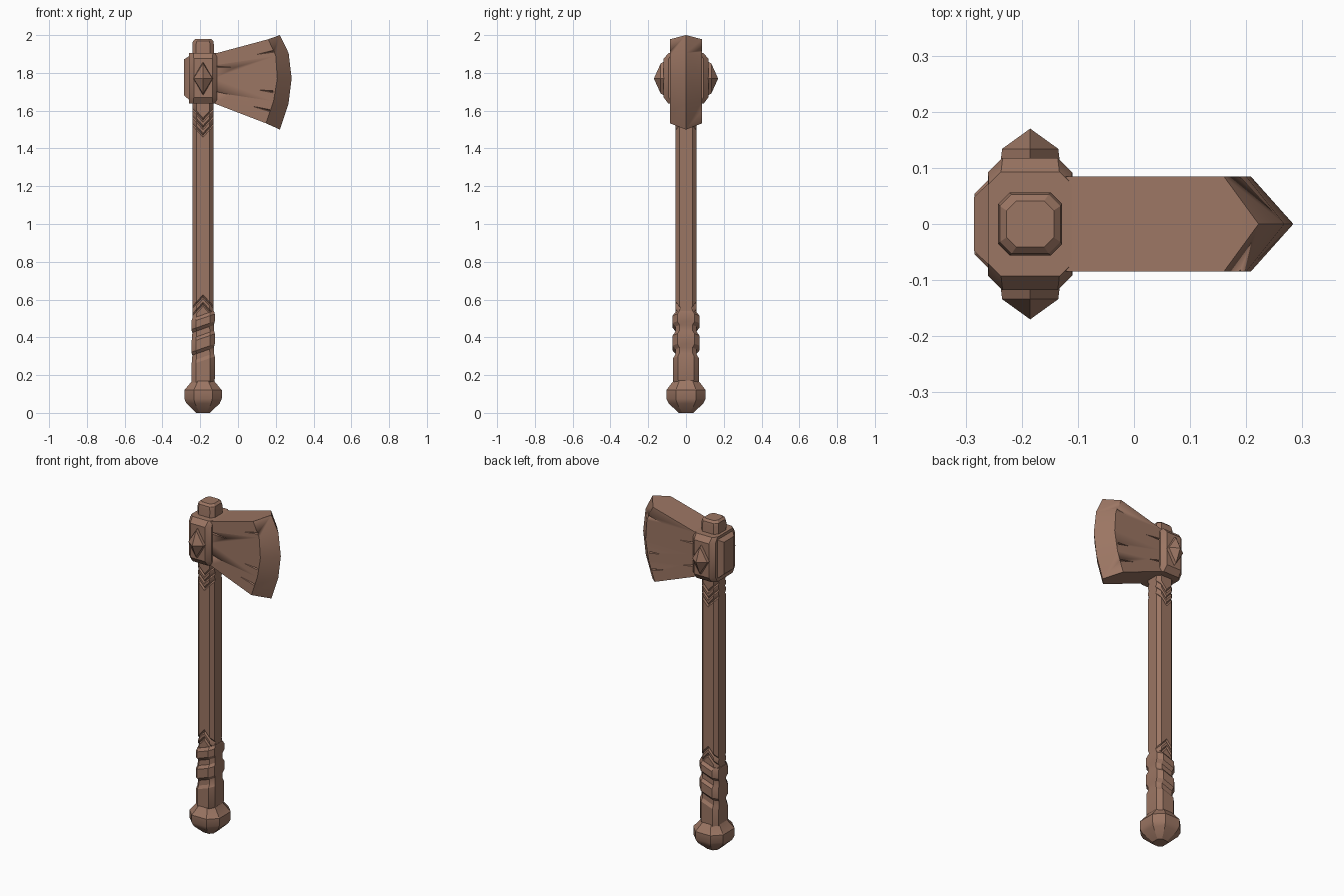
import bpy, bmesh, math

if "Cube" in bpy.data.objects:
    bpy.data.objects.remove(bpy.data.objects["Cube"])

CX = -0.185          # shaft axis
mat = bpy.data.materials.new("warm brown")
mat.diffuse_color = (0.33, 0.18, 0.125, 1)
mat.use_nodes = True
mat.node_tree.nodes["Principled BSDF"].inputs["Base Color"].default_value = mat.diffuse_color


def make(name, verts, faces, angle=28):
    me = bpy.data.meshes.new(name)
    bm = bmesh.new()
    vs = [bm.verts.new(v) for v in verts]
    for f in faces:
        bm.faces.new([vs[i] for i in f])
    bmesh.ops.recalc_face_normals(bm, faces=bm.faces)
    bm.to_mesh(me)
    bm.free()
    ob = bpy.data.objects.new(name, me)
    bpy.context.collection.objects.link(ob)
    me.materials.append(mat)
    bpy.ops.object.select_all(action='DESELECT')
    ob.select_set(True)
    bpy.context.view_layer.objects.active = ob
    bpy.ops.object.shade_smooth_by_angle(angle=math.radians(angle))
    return ob


def ring(hx, hy, c):
    """Chamfered rectangle with a point in the middle of each side."""
    return [(hx, 0), (hx, hy - c), (hx - c, hy), (0, hy), (c - hx, hy), (-hx, hy - c),
            (-hx, 0), (-hx, c - hy), (c - hx, -hy), (0, -hy), (hx - c, -hy), (hx, c - hy)]


def loft(name, rings, angle=28):
    """rings: (z, half x, half y, chamfer, z shift per |x|, z shift per x)"""
    verts, faces, n = [], [], 12
    for z, hx, hy, c, vee, tilt in rings:
        verts += [(CX + x, y, z + vee * abs(x) + tilt * x) for x, y in ring(hx, hy, c)]
    for k in range(len(rings) - 1):
        for i in range(n):
            j = (i + 1) % n
            faces.append((k * n + i, k * n + j, k * n + n + j, k * n + n + i))
    faces.append(list(range(n))[::-1])
    faces.append([(len(rings) - 1) * n + i for i in range(n)])
    return make(name, verts, faces, angle)


# Shaft with chevron grooves carved front and back
H = 0.055
shaft = [(0.15, H, H, 0.02, 0, 0)]
for z0, vee in ((0.575, -1.1), (0.615, -1.1), (1.47, 1.1), (1.51, 1.1), (1.55, 1.1)):
    for dz, cut in ((-0.011, 0), (0, 0.008), (0.011, 0)):
        shaft.append((z0 + dz, H, H - cut, 0.02, vee, 0))
shaft += [(1.67, H, H, 0.02, 0, 0), (1.95, 0.057, 0.056, 0.02, 0, 0),
          (1.968, 0.054, 0.053, 0.021, 0, 0), (1.98, 0.042, 0.041, 0.017, 0, 0)]
loft("shaft", shaft)

# Leather grip: three slanted wraps
grip = []
for lo, hi, s in ((0.14, 0.295, 0.068), (0.325, 0.415, 0.071), (0.445, 0.52, 0.071)):
    grip += [(lo, 0.057, 0.056, 0.022, 0, 0.35), (lo + 0.018, 0.062, s, 0.025, 0, 0.35),
             (hi - 0.018, 0.062, s, 0.025, 0, 0.35), (hi, 0.058, 0.057, 0.022, 0, 0.35)]
loft("grip", grip)

# Faceted pommel
loft("pommel", [(0.0, 0.036, 0.038, 0.018, 0, 0), (0.05, 0.088, 0.092, 0.045, 0, 0),
                (0.075, 0.099, 0.104, 0.05, 0, 0), (0.12, 0.099, 0.104, 0.05, 0, 0),
                (0.165, 0.062, 0.07, 0.033, 0, 0), (0.185, 0.056, 0.056, 0.024, 0, 0)])

# Head collar
loft("head_collar", [(1.637, 0.074, 0.093, 0.022, 0, 0), (1.67, 0.075, 0.118, 0.026, 0, 0),
                     (1.875, 0.075, 0.118, 0.026, 0, 0), (1.905, 0.074, 0.093, 0.022, 0, 0)])

# Rear striking plate
pv = []
for x, hy, z0, z1 in ((-0.255, 0.074, 1.655, 1.892), (-0.262, 0.07, 1.66, 1.887),
                      (-0.285, 0.048, 1.68, 1.872)):
    pv += [(x, -hy, z0), (x, hy, z0), (x, hy, z1), (x, -hy, z1)]
pf = [(0, 1, 2, 3), (8, 9, 10, 11)]
for k in (0, 4):
    pf += [(k + i, k + (i + 1) % 4, k + 4 + (i + 1) % 4, k + 4 + i) for i in range(4)]
make("rear_plate", pv, pf)

# Diamond studs on both sides of the collar
for side, label in ((-1, "front"), (1, "back")):
    sv = []
    for y, w, h in ((0.11, 0.053, 0.092), (0.134, 0.05, 0.08)):
        sv += [(CX + w, side * y, 1.77), (CX, side * y, 1.77 + h),
               (CX - w, side * y, 1.77), (CX, side * y, 1.77 - h)]
    sv.append((CX, side * 0.17, 1.77))
    sf = [(0, 1, 2, 3)]
    for i in range(4):
        j = (i + 1) % 4
        sf += [(i, j, 4 + j, 4 + i), (4 + i, 4 + j, 8)]
    make(label + "_stud", sv, sf)

# Blade: root, bevel line and cutting edge, five rows from top to bottom
T = 0.085
root = [1.90, 1.84, 1.77, 1.70, 1.64]
bevel = [(0.16, 1.978), (0.2, 1.89), (0.208, 1.77), (0.188, 1.65), (0.148, 1.533)]
edge = [(0.222, 2.0), (0.268, 1.905), (0.284, 1.77), (0.267, 1.635), (0.222, 1.5)]
bv = []
for r, b, e in zip(root, bevel, edge):
    bv += [(-0.13, -T, r), (b[0], -T, b[1]), (e[0], 0, e[1]), (b[0], T, b[1]), (-0.13, T, r)]
bf = [(0, 1, 3, 4), (1, 2, 3), (20, 21, 23, 24), (21, 22, 23)]
for k in range(0, 20, 5):
    bf += [(k + i, k + (i + 1) % 5, k + 5 + (i + 1) % 5, k + 5 + i) for i in range(5)]
blade = make("blade", bv, bf, 20)

# Tapering cracks cut into both blade faces
cv, cf = [], []
for x0, z0, x1, z1 in ((-0.115, 1.835, 0.03, 1.825), (0.19, 1.915, 0.06, 1.89),
                       (-0.115, 1.70, 0.0, 1.675), (0.185, 1.70, 0.07, 1.715),
                       (0.17, 1.60, 0.03, 1.635)):
    for s in (-1, 1):
        k = len(cv)
        cv += [(x0, s * 0.09, z0 + 0.008), (x0, s * 0.09, z0 - 0.008),
               (x0, s * 0.074, z0), (x1, s * 0.09, z1)]
        cf += [(k, k + 1, k + 2), (k, k + 1, k + 3), (k + 1, k + 2, k + 3), (k, k + 2, k + 3)]
cutter = make("crack_cutter", cv, cf)
cutter.hide_render = True
mod = blade.modifiers.new("cracks", 'BOOLEAN')
mod.operation = 'DIFFERENCE'
mod.solver = 'EXACT'
mod.object = cutter
bpy.context.view_layer.objects.active = blade
bpy.ops.object.modifier_apply(modifier=mod.name)
bpy.data.objects.remove(cutter)
